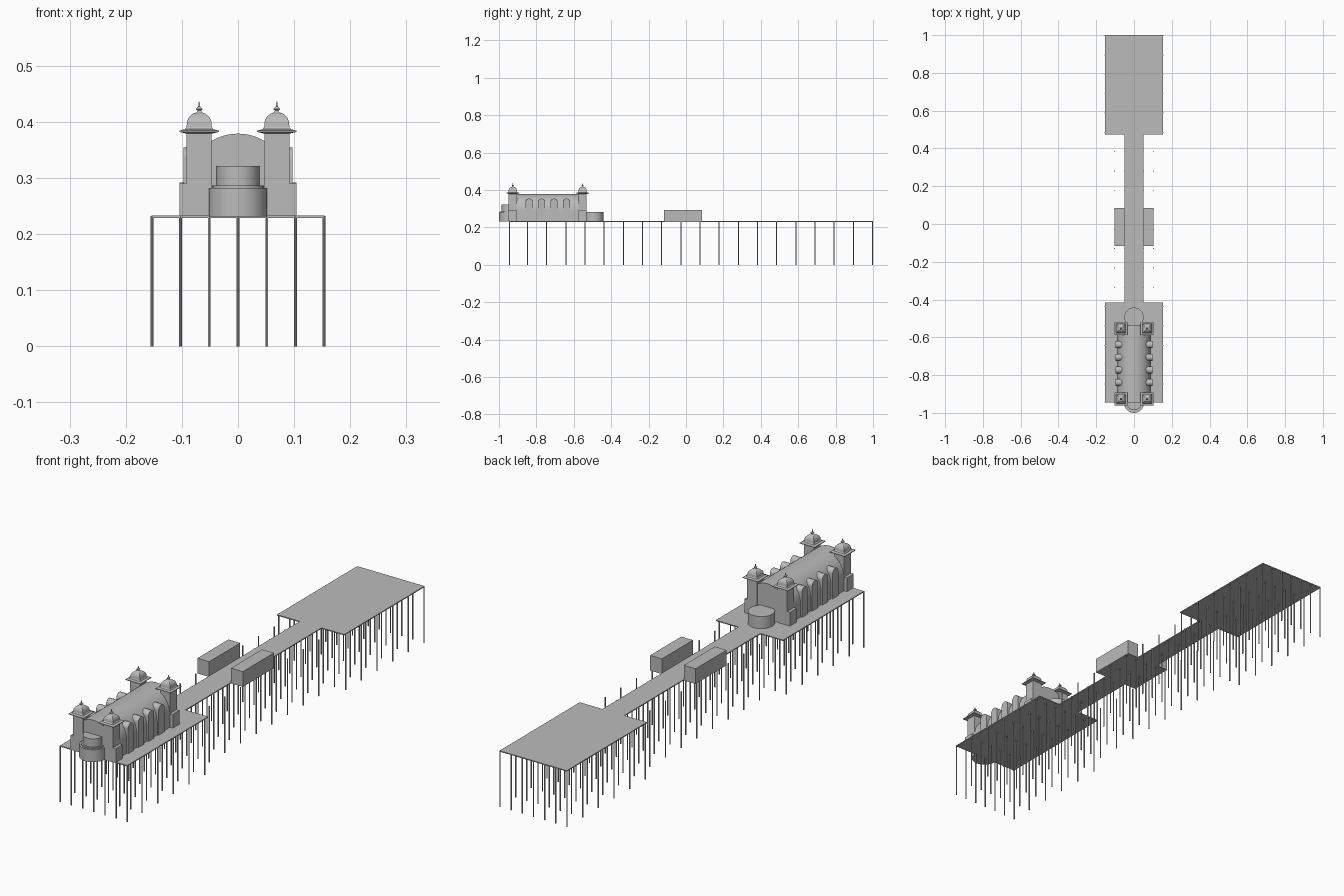
import bpy, bmesh, math
from mathutils import Matrix

if "Cube" in bpy.data.objects:
    bpy.data.objects.remove(bpy.data.objects["Cube"])

grey = bpy.data.materials.new("plain_grey")
grey.diffuse_color = (0.5, 0.5, 0.5, 1)
grey.use_nodes = True
grey.node_tree.nodes["Principled BSDF"].inputs["Base Color"].default_value = grey.diffuse_color

DECK = 0.233      # top of the deck
UNDER = 0.229     # underside of the deck


def finish(bm, name, smooth=False):
    bmesh.ops.recalc_face_normals(bm, faces=bm.faces)
    me = bpy.data.meshes.new(name)
    bm.to_mesh(me)
    bm.free()
    me.materials.append(grey)
    ob = bpy.data.objects.new(name, me)
    bpy.context.collection.objects.link(ob)
    if smooth:
        bpy.ops.object.select_all(action='DESELECT')
        ob.select_set(True)
        bpy.context.view_layer.objects.active = ob
        bpy.ops.object.shade_smooth_by_angle(angle=math.radians(35))
    return ob


def box(name, x0, x1, y0, y1, z0, z1):
    bm = bmesh.new()
    bmesh.ops.create_cube(bm, size=1)
    for v in bm.verts:
        v.co = ((x0 + x1) / 2 + v.co.x * (x1 - x0),
                (y0 + y1) / 2 + v.co.y * (y1 - y0),
                (z0 + z1) / 2 + v.co.z * (z1 - z0))
    return finish(bm, name)


def add_cyl(bm, x, y, z0, z1, r, sides):
    bmesh.ops.create_cone(bm, cap_ends=True, segments=sides, radius1=r, radius2=r,
                          depth=z1 - z0,
                          matrix=Matrix.Translation((x, y, (z0 + z1) / 2)))


def drum(name, y, z0, z1, r):
    bm = bmesh.new()
    add_cyl(bm, 0, y, z0, z1, r, 48)
    return finish(bm, name, True)


def extrude(name, points, vec, smooth=False):
    bm = bmesh.new()
    f = bm.faces.new([bm.verts.new(p) for p in points])
    g = bmesh.ops.extrude_face_region(bm, geom=[f])
    bmesh.ops.translate(bm, vec=vec, verts=[e for e in g['geom'] if isinstance(e, bmesh.types.BMVert)])
    return finish(bm, name, smooth)


def arch(half, spring, base, n):
    """Round-topped outline as (across, height) pairs."""
    pts = [(-half, base), (half, base)]
    pts += [(half * math.cos(math.pi * i / n), spring + half * math.sin(math.pi * i / n))
            for i in range(n + 1)]
    return pts


# deck: one outline, wide at both ends, with a wider middle stage
right = [(0.154, -0.945), (0.154, -0.415), (0.05, -0.415), (0.05, -0.117), (0.104, -0.117),
         (0.104, 0.086), (0.05, 0.086), (0.05, 0.475), (0.154, 0.475), (0.154, 1.0)]
outline = right + [(-x, y) for x, y in reversed(right)]
extrude("deck", [(x, y, UNDER) for x, y in outline], (0, 0, DECK - UNDER))

# piles on a regular grid, fewer across under the walkway
bm = bmesh.new()
for j in range(20):
    y = -0.95 + j * 0.1025
    n = 3 if (y < -0.415 or y > 0.475) else 2
    for i in range(-n, n + 1):
        add_cyl(bm, i * 0.0512, min(max(y, -0.9435), 0.9975), 0, 0.2325, 0.0026, 8)
finish(bm, "piles")

# kiosks on the middle stage
for s in (-1, 1):
    x0, x1 = sorted((s * 0.05, s * 0.104))
    box("kiosk", x0, x1, -0.117, 0.086, UNDER, 0.292)

# hall with barrel roof
extrude("hall", [(x, -0.945, z) for x, z in arch(0.0905, 0.2885, DECK, 32)],
        (0, 0.411, 0), True)

# arched bays along both sides
for s in (-1, 1):
    for k in range(4):
        yc = -0.839 + k * 0.0667
        extrude("arched_bay", [(s * 0.05, yc + a, z) for a, z in arch(0.0185, 0.3355, DECK, 16)],
                (s * 0.047, 0, 0), True)

# corner towers with eaves, square domes and finials
profile = [(0.0222, DECK), (0.0222, 0.379), (0.035, 0.382), (0.035, 0.3845), (0.025, 0.387),
           (0.0225, 0.391), (0.0215, 0.401), (0.0185, 0.408), (0.012, 0.414), (0.005, 0.417),
           (0.003, 0.420), (0.006, 0.423), (0.002, 0.427), (0.0006, 0.436)]
for sx in (-1, 1):
    for yc in (-0.926, -0.553):
        xc = sx * 0.0692
        bm = bmesh.new()
        rings = [[bm.verts.new((xc + h * a, yc + h * b, z))
                  for a, b in ((-1, -1), (1, -1), (1, 1), (-1, 1))] for h, z in profile]
        for lo, hi in zip(rings, rings[1:]):
            for i in range(4):
                j = (i + 1) % 4
                bm.faces.new((lo[i], lo[j], hi[j], hi[i]))
        bm.faces.new(rings[0])
        bm.faces.new(rings[-1])
        finish(bm, "corner_tower")
        # low outer buttress beside the tower
        x0, x1 = sorted((sx * 0.08, sx * 0.104))
        box("tower_buttress", x0, x1, yc - 0.022, yc + 0.022, DECK, 0.29)

# round entrance at the front, in two tiers, and a round annex at the back
drum("entrance_lower", -0.948, DECK - 0.002, 0.282, 0.052)
drum("entrance_rim", -0.948, 0.282, 0.287, 0.045)
drum("entrance_upper", -0.948, 0.282, 0.321, 0.038)
drum("rear_annex", -0.493, DECK - 0.002, 0.283, 0.051)
